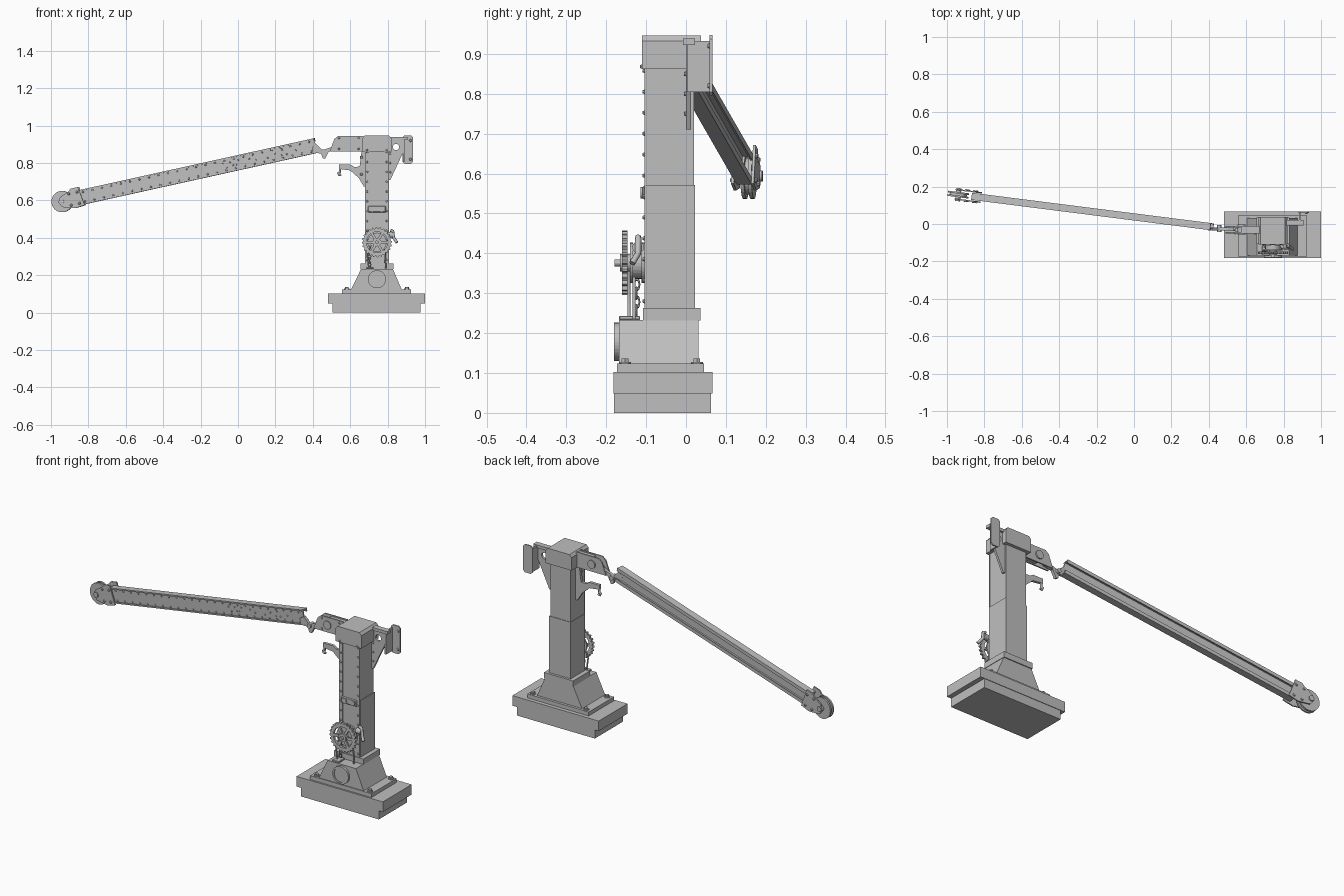
import bpy, bmesh, math, random
from mathutils import Vector, Matrix

random.seed(4)
cube = bpy.data.objects.get("Cube")
if cube:
    bpy.data.objects.remove(cube, do_unlink=True)

GREY = (0.52, 0.52, 0.52, 1)
steel = bpy.data.materials.new("grey_steel")
steel.diffuse_color = GREY
steel.use_nodes = True
steel.node_tree.nodes["Principled BSDF"].inputs["Base Color"].default_value = GREY

ORDER = {'x': lambda a, b, h: (h, a, b), 'y': lambda a, b, h: (a, h, b), 'z': lambda a, b, h: (a, b, h)}


def finish(bm, name, frame=None, bevel=0):
    bmesh.ops.recalc_face_normals(bm, faces=bm.faces)
    mesh = bpy.data.meshes.new(name)
    bm.to_mesh(mesh)
    bm.free()
    if frame:
        mesh.transform(frame)
    mesh.materials.append(steel)
    ob = bpy.data.objects.new(name, mesh)
    bpy.context.collection.objects.link(ob)
    if bevel:
        mod = ob.modifiers.new("edge", 'BEVEL')
        mod.width, mod.segments = bevel, 1
    return ob


def prism(name, pts, axis, lo, hi, frame=None, bevel=0):
    """Extrude a flat outline along an axis."""
    bm = bmesh.new()
    a, b = [[bm.verts.new(ORDER[axis](u, v, h)) for u, v in pts] for h in (lo, hi)]
    bm.faces.new(a)
    bm.faces.new(b)
    for i in range(len(a)):
        j = (i + 1) % len(a)
        bm.faces.new((a[i], a[j], b[j], b[i]))
    return finish(bm, name, frame, bevel)


def box(name, x, y, z, frame=None, bevel=0):
    return prism(name, [(x[0], y[0]), (x[1], y[0]), (x[1], y[1]), (x[0], y[1])], 'z', z[0], z[1], frame, bevel)


def circle(u, v, r, n):
    return [(u + r * math.cos(t * math.tau / n), v + r * math.sin(t * math.tau / n)) for t in range(n)]


def disc(name, u, v, r, axis, lo, hi, n=24, frame=None):
    return prism(name, circle(u, v, r, n), axis, lo, hi, frame)


def ring(name, u, v, inner, outer, lo, hi, n=24, tooth=0, frame=None):
    """Washer around the y axis; tooth raises every other pair of rim points."""
    bm = bmesh.new()
    loops = []
    for rim, h in ((0, lo), (1, lo), (1, hi), (0, hi)):
        loop = []
        for i in range(n):
            r = (outer + (tooth if i % 4 < 2 else 0)) if rim else inner
            t = i * math.tau / n
            loop.append(bm.verts.new((u + r * math.cos(t), h, v + r * math.sin(t))))
        loops.append(loop)
    for k in range(4):
        p, q = loops[k], loops[(k + 1) % 4]
        for i in range(n):
            j = (i + 1) % n
            bm.faces.new((p[i], p[j], q[j], q[i]))
    return finish(bm, name, frame)


def rivets(name, spots, axis, r=0.006, h=0.006, frame=None):
    """Many small domed heads in one mesh, pointing along a signed axis."""
    bm = bmesh.new()
    turn = Vector((0, 0, 1)).rotation_difference(Vector(axis)).to_matrix().to_4x4()
    for s in spots:
        bmesh.ops.create_cone(bm, cap_ends=True, segments=8, radius1=r, radius2=r * 0.6, depth=h,
                              matrix=Matrix.Translation(s) @ turn)
    return finish(bm, name, frame)


def tube(name, pts, r):
    cu = bpy.data.curves.new(name, 'CURVE')
    cu.dimensions, cu.bevel_depth, cu.bevel_resolution, cu.use_fill_caps = '3D', r, 2, True
    sp = cu.splines.new('POLY')
    sp.points.add(len(pts) - 1)
    for p, co in zip(sp.points, pts):
        p.co = (*co, 1)
    cu.materials.append(steel)
    ob = bpy.data.objects.new(name, cu)
    bpy.context.collection.objects.link(ob)


CX = 0.743  # tower centre line

# Base slabs and plinth
box("lower_slab", (0.505, 0.975), (-0.18, 0.063), (0, 0.05))
box("upper_slab", (0.48, 1.0), (-0.182, 0.066), (0.048, 0.103))
box("plinth_plate", (0.555, 0.925), (-0.173, 0.045), (0.103, 0.124))
for x in (0.582, 0.903):
    for y in (-0.153, 0.027):
        disc("anchor_washer", x, y, 0.015, 'z', 0.124, 0.128, 12)
        disc("anchor_bolt", x, y, 0.01, 'z', 0.128, 0.136, 6)

# Tapered pedestal with round front cover
prism("pedestal", [(0.605, 0.124), (0.875, 0.124), (0.828, 0.233), (0.658, 0.233)], 'y', -0.168, 0.031)
box("pedestal_collar", (0.655, 0.831), (-0.108, 0.036), (0.232, 0.263))
disc("pedestal_cover", CX, 0.178, 0.044, 'y', -0.176, -0.168, 32)
ring("pedestal_cover_rim", CX, 0.178, 0.039, 0.048, -0.18, -0.168, 32)

# Column in two lengths, with riveted front strips
box("lower_column", (0.679, 0.808), (-0.1, 0.023), (0.26, 0.571))
box("upper_column", (0.682, 0.804), (-0.1, 0.02), (0.57, 0.865))
for x in (0.691, 0.795):
    box("column_strip", (x - 0.011, x + 0.011), (-0.104, -0.1), (0.263, 0.862))
    rivets("column_rivets", [(x, -0.106, 0.28 + 0.0525 * i) for i in range(12)], (0, -1, 0))
box("column_band", (0.695, 0.791), (-0.109, -0.1), (0.535, 0.57), bevel=0.004)
for x in (0.718, 0.768):
    disc("band_boss", x, 0.552, 0.014, 'y', -0.114, -0.108, 16)

# Head block with chamfered top
prism("head", [(0.665, 0.862), (0.82, 0.862), (0.82, 0.932), (0.808, 0.946), (0.677, 0.946), (0.665, 0.932)],
      'y', -0.11, 0.037)
rivets("head_rivets", [(x, -0.112, 0.868) for x in (0.69, 0.795)], (0, -1, 0))

# Right bracket: pierced gusset, arm and counter plate
gusset = prism("right_gusset", [(0.8, 0.71), (0.815, 0.71), (0.885, 0.86), (0.885, 0.935), (0.8, 0.935)],
               'y', 0.0, 0.012)
cutter = disc("gusset_cutter", 0.845, 0.885, 0.017, 'y', -0.05, 0.05, 16)
cutter.hide_render = True
hole = gusset.modifiers.new("hole", 'BOOLEAN')
hole.object, hole.operation, hole.solver = cutter, 'DIFFERENCE', 'EXACT'
bpy.context.view_layer.objects.active = gusset
bpy.ops.object.modifier_apply(modifier="hole")
bpy.data.objects.remove(cutter, do_unlink=True)
box("right_arm", (0.8, 0.905), (-0.008, 0.022), (0.922, 0.938))
box("plate_flange", (0.882, 0.89), (0.003, 0.06), (0.805, 0.932))
c = 0.01
prism("counter_plate", [(0.88 + c, 0.795), (0.935 - c, 0.795), (0.935, 0.795 + c), (0.935, 0.947 - c),
                        (0.935 - c, 0.947), (0.88 + c, 0.947), (0.88, 0.947 - c), (0.88, 0.795 + c)],
      'y', 0.059, 0.066)
rivets("plate_rivets", [(0.922, 0.057, z) for z in (0.82, 0.92)], (0, -1, 0), 0.008)
rivets("gusset_rivets", [(0.814, -0.002, z) for z in (0.75, 0.8, 0.85, 0.91)], (0, -1, 0))

# Left hook bracket
prism("hook_bracket", [(0.54, 0.768), (0.60, 0.76), (0.645, 0.72), (0.672, 0.675), (0.684, 0.675), (0.684, 0.86),
                       (0.66, 0.86), (0.65, 0.78), (0.62, 0.779), (0.60, 0.792), (0.54, 0.792)],
      'y', -0.04, -0.025)
tube("hook", [(0.545, -0.032, 0.775), (0.545, -0.032, 0.752), (0.535, -0.032, 0.745),
              (0.54, -0.032, 0.735), (0.552, -0.032, 0.738)], 0.006)
rivets("hook_bracket_rivets", [(0.66, -0.042, z) for z in (0.74, 0.83)], (0, -1, 0), 0.009, 0.012)

# Boom holder: web box between two cheek plates
CHEEK = [(0.49, 0.862), (0.67, 0.862), (0.67, 0.944), (0.535, 0.944), (0.515, 0.928)]
for y in (-0.05, -0.018):
    prism("holder_cheek", CHEEK, 'y', y, y + 0.007)
box("holder_core", (0.575, 0.67), (-0.044, -0.016), (0.868, 0.938))
disc("holder_pin", 0.575, 0.903, 0.022, 'y', -0.056, -0.004, 16)
rivets("holder_rivets", [(x, -0.052, z) for x in (0.54, 0.645) for z in (0.875, 0.932)], (0, -1, 0))
prism("holder_tongue", [(0.395, 0.885), (0.42, 0.9), (0.45, 0.868), (0.50, 0.885), (0.535, 0.915),
                        (0.535, 0.87), (0.485, 0.86), (0.465, 0.822), (0.452, 0.826), (0.445, 0.85), (0.40, 0.855)],
      'y', -0.034, -0.018)
disc("joint_pin", 0.455, 0.86, 0.012, 'y', -0.042, -0.005, 12)

# Boom frame: local x runs to the tip, local y to the front, local z up
near, tip = Vector((0.417, -0.015, 0.893)), Vector((-0.86, 0.147, 0.611))
ax = (tip - near).normalized()
ay = Vector((0, 0, 1)).cross(ax).normalized()
az = ax.cross(ay)
BOOM = Matrix.Translation(near) @ Matrix((ax, ay, az)).transposed().to_4x4()
L = (tip - near).length
box("boom_web", (0, L), (0.006, 0.013), (-0.036, 0.036), BOOM)
for s in (-1, 1):
    z = sorted((s * 0.033, s * 0.04))
    box("boom_flange", (0, L), (-0.019, 0.019), z, BOOM)
    lip = sorted((s * 0.022, s * 0.034))
    box("boom_lip", (0, L), (-0.019, -0.014), lip, BOOM)
    rivets("boom_rivets", [(0.03 + 0.052 * i, 0.014, s * 0.026) for i in range(25)], (0, 1, 0), frame=BOOM)
rivets("boom_stray_rivets", [(random.uniform(0.08, 0.55), 0.014, random.uniform(-0.015, 0.018))
                             for _ in range(14)], (0, 1, 0), 0.005, frame=BOOM)

# Tip cheeks and pulley
for s in (-1, 1):
    y = sorted((s * 0.022, s * 0.029))
    prism("tip_cheek", [(L - 0.035, -0.045), (L + 0.02, -0.05), (L + 0.085, -0.03), (L + 0.1, 0), (L + 0.085, 0.025),
                        (L + 0.035, 0.045), (L + 0.02, 0.057), (L - 0.02, 0.057)], 'y', *y, BOOM)
    rivets("tip_rivets", [(L + x, s * 0.031, z) for x in (-0.01, 0.035) for z in (-0.03, 0.032)],
           (0, s, 0), 0.008, frame=BOOM)
    rim = sorted((s * 0.005, s * 0.014))
    ring("pulley_rim", L + 0.082, 0, 0.012, 0.057, *rim, 32, frame=BOOM)
disc("pulley_core", L + 0.082, 0, 0.046, 'y', -0.006, 0.006, 32, BOOM)
disc("pulley_axle", L + 0.082, 0, 0.014, 'y', -0.035, 0.035, 16, BOOM)

# Winch: drum, toothed wheel with spokes, axle
GZ = 0.376
disc("winch_drum", CX, GZ, 0.04, 'y', -0.14, -0.1, 28)
for y in (-0.141, -0.112):
    disc("drum_flange", CX, GZ, 0.051, 'y', y, y + 0.008, 28)
ring("gear_rim", CX, GZ, 0.056, 0.073, -0.16, -0.147, 96, 0.008)
disc("gear_hub", CX, GZ, 0.022, 'y', -0.165, -0.14, 20)
disc("winch_axle", CX, GZ, 0.009, 'y', -0.179, -0.1, 12)
for k in range(6):
    turn = Matrix.Translation((CX, 0, GZ)) @ Matrix.Rotation(k * math.tau / 6, 4, 'Y')
    box("gear_spoke", (0.015, 0.06), (-0.158, -0.149), (-0.007, 0.007), turn)

# Crank handle on the side of the column
disc("crank_boss", -0.12, 0.415, 0.015, 'x', 0.8, 0.83, 12)
tube("crank", [(0.815, -0.12, 0.44), (0.828, -0.12, 0.435), (0.832, -0.12, 0.4), (0.85, -0.135, 0.375)], 0.008)

# Chain, brake lever and its foot
for i in range(4):
    bpy.ops.mesh.primitive_torus_add(major_segments=14, minor_segments=6, major_radius=0.009, minor_radius=0.003,
                                     location=(0.703, -0.124, 0.256 + 0.022 * i),
                                     rotation=(math.pi / 2, 0, (i % 2) * math.pi / 2))
    link = bpy.context.object
    link.name = "chain_link"
    link.scale = (0.8, 1.5, 1)
    link.data.materials.append(steel)
tube("brake_lever", [(0.70, -0.143, 0.235), (0.69, -0.143, 0.31), (0.71, -0.143, 0.36)], 0.004)
box("chain_foot", (0.685, 0.725), (-0.168, -0.115), (0.233, 0.243), bevel=0.002)
tube("stay_rod", [(0.79, -0.13, 0.235), (0.785, -0.13, 0.34)], 0.004)
